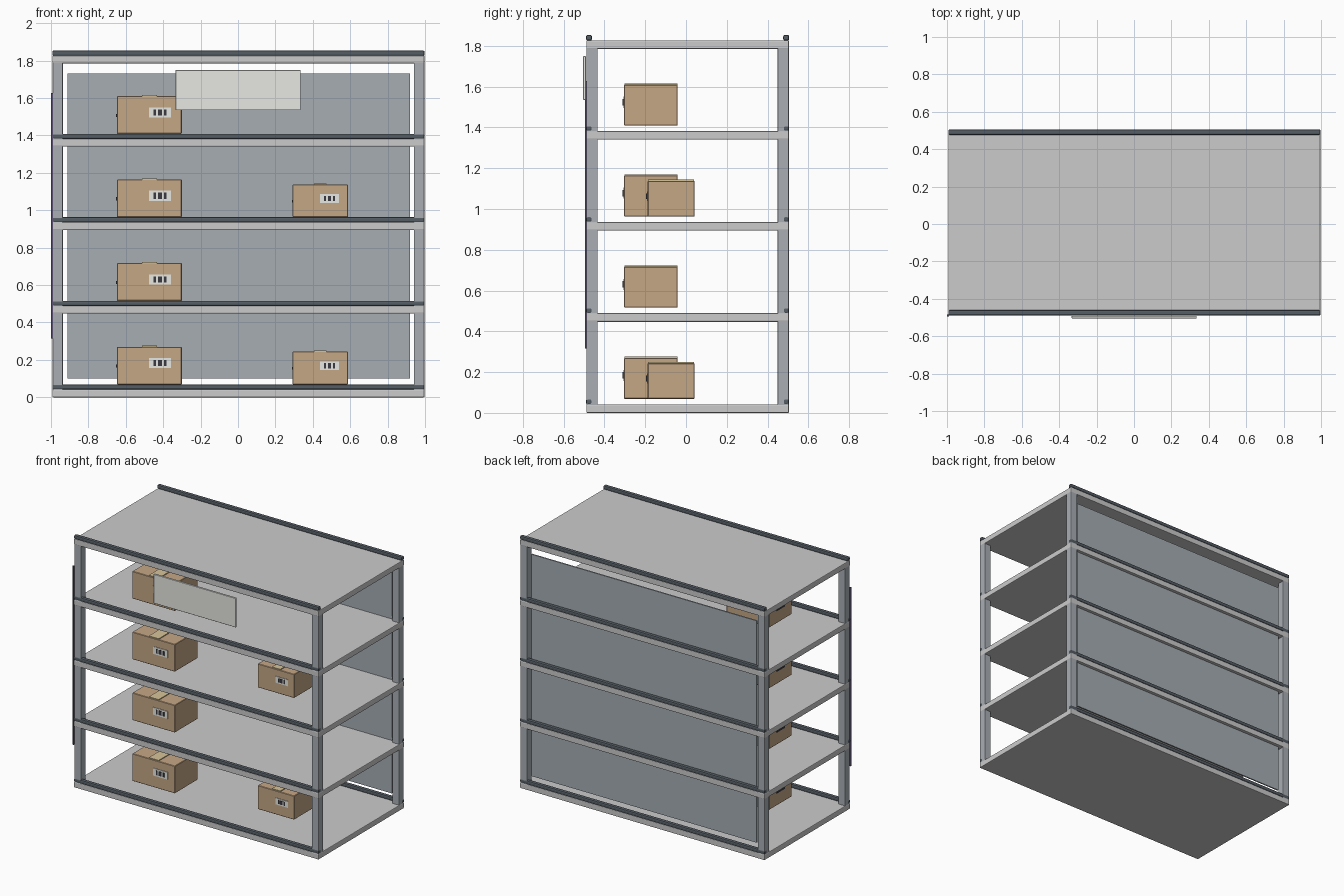
import bpy
import bmesh
from mathutils import Vector

if "Cube" in bpy.data.objects:
    bpy.data.objects.remove(bpy.data.objects["Cube"])


def material(name, rgb):
    m = bpy.data.materials.new(name)
    m.diffuse_color = (*rgb, 1)
    m.use_nodes = True
    m.node_tree.nodes["Principled BSDF"].inputs["Base Color"].default_value = m.diffuse_color
    return m


STEEL = material("post_steel", (0.40, 0.43, 0.46))
PANEL = material("panel_steel", (0.38, 0.42, 0.45))
DARK = material("dark_rail", (0.09, 0.11, 0.13))
CARD = material("cardboard", (0.56, 0.39, 0.24))
TAPE = material("tape", (0.68, 0.56, 0.32))
PAPER = material("paper", (0.80, 0.80, 0.76))
INK = material("ink", (0.04, 0.04, 0.05))
STRIP = material("strip_violet", (0.10, 0.08, 0.16))


def box(name, x, y, z, mat=None, bevel=0.0, segments=2):
    """Box from (min, max) ranges on each axis, with optional rounded edges."""
    lo, hi = Vector((x[0], y[0], z[0])), Vector((x[1], y[1], z[1]))
    mid, size = (lo + hi) / 2, hi - lo
    bm = bmesh.new()
    bmesh.ops.create_cube(bm, size=1)
    bmesh.ops.scale(bm, vec=size, verts=bm.verts)
    mesh = bpy.data.meshes.new(name)
    bm.to_mesh(mesh)
    bm.free()
    ob = bpy.data.objects.new(name, mesh)
    ob.location = mid
    bpy.context.collection.objects.link(ob)
    if mat:
        mesh.materials.append(mat)
    if bevel:
        mod = ob.modifiers.new("bevel", "BEVEL")
        mod.width = bevel
        mod.segments = segments
    return ob


X0, X1 = -0.992, 0.997
Y0, Y1 = -0.489, 0.505
LEVELS = [0.0, 0.447, 0.894, 1.340, 1.785]
POST = 0.055

# Four corner posts
for side, px in (("left", X0 + 0.001), ("right", X1 - POST - 0.001)):
    for end, py in (("front", Y0 + 0.001), ("back", Y1 - POST - 0.001)):
        box(f"{end}_{side}_post", (px, px + POST), (py, py + POST),
            (0.004, 1.824), STEEL, 0.004)

# Shelf decks, each with a dark lip rail along the front and back
for i, z in enumerate(LEVELS):
    box(f"shelf_{i}", (X0, X1), (Y0, Y1), (z, z + 0.042), None, 0.005)
    for end, y in (("front", (Y0 - 0.001, Y0 + 0.028)),
                   ("back", (Y1 - 0.028, Y1 + 0.001))):
        box(f"{end}_rail_{i}", (X0 - 0.001, X1 + 0.001), y,
            (z + 0.041, z + 0.069), DARK, 0.008)

# Back panel behind all bays
box("back_panel", (-0.912, 0.92), (0.472, 0.482), (0.10, 1.73), PANEL)

# Aisle sign plate and thin strip on the left front post
box("sign_plate", (-0.334, 0.335), (-0.504, -0.491), (1.535, 1.75), PAPER, 0.002, 1)
box("side_strip", (-1.0, -0.990), (-0.495, -0.485), (0.315, 1.628), STRIP)


def carton(name, cx, cy, z, w, d, h):
    """Cardboard carton with tape, a barcode label and a side handle slot."""
    front, left = cy - d / 2, cx - w / 2
    box(name, (left, cx + w / 2), (front, cy + d / 2), (z, z + h), CARD, 0.003, 1)
    box(name + "_tape", (cx - w * 0.115, cx + w * 0.115),
        (front + 0.002, cy + d / 2 - 0.002), (z + h - 0.002, z + h + 0.006), TAPE)
    lx, lz = cx + w * 0.165, z + h * 0.57
    box(name + "_label", (lx - w * 0.17, lx + w * 0.17), (front - 0.004, front + 0.002),
        (lz - h * 0.135, lz + h * 0.135), PAPER)
    for k, (off, bw) in enumerate(((-0.08, 0.035), (0.0, 0.06), (0.08, 0.035))):
        bx = lx + off * w
        box(f"{name}_bar_{k}", (bx - bw * w / 2, bx + bw * w / 2),
            (front - 0.007, front), (lz - h * 0.08, lz + h * 0.08), INK)
    box(name + "_handle_slot", (left - 0.004, left + 0.002),
        (cy - d * 0.17, cy + d * 0.17), (z + h * 0.45, z + h * 0.53), INK)


# Large carton on every bay, small carton on alternate bays
for i, z in enumerate(LEVELS[:4]):
    carton(f"large_carton_{i}", -0.474, -0.172, z + 0.069, 0.347, 0.263, 0.201)
    if i % 2 == 0:
        carton(f"small_carton_{i}", 0.440, -0.073, z + 0.069, 0.296, 0.230, 0.175)
